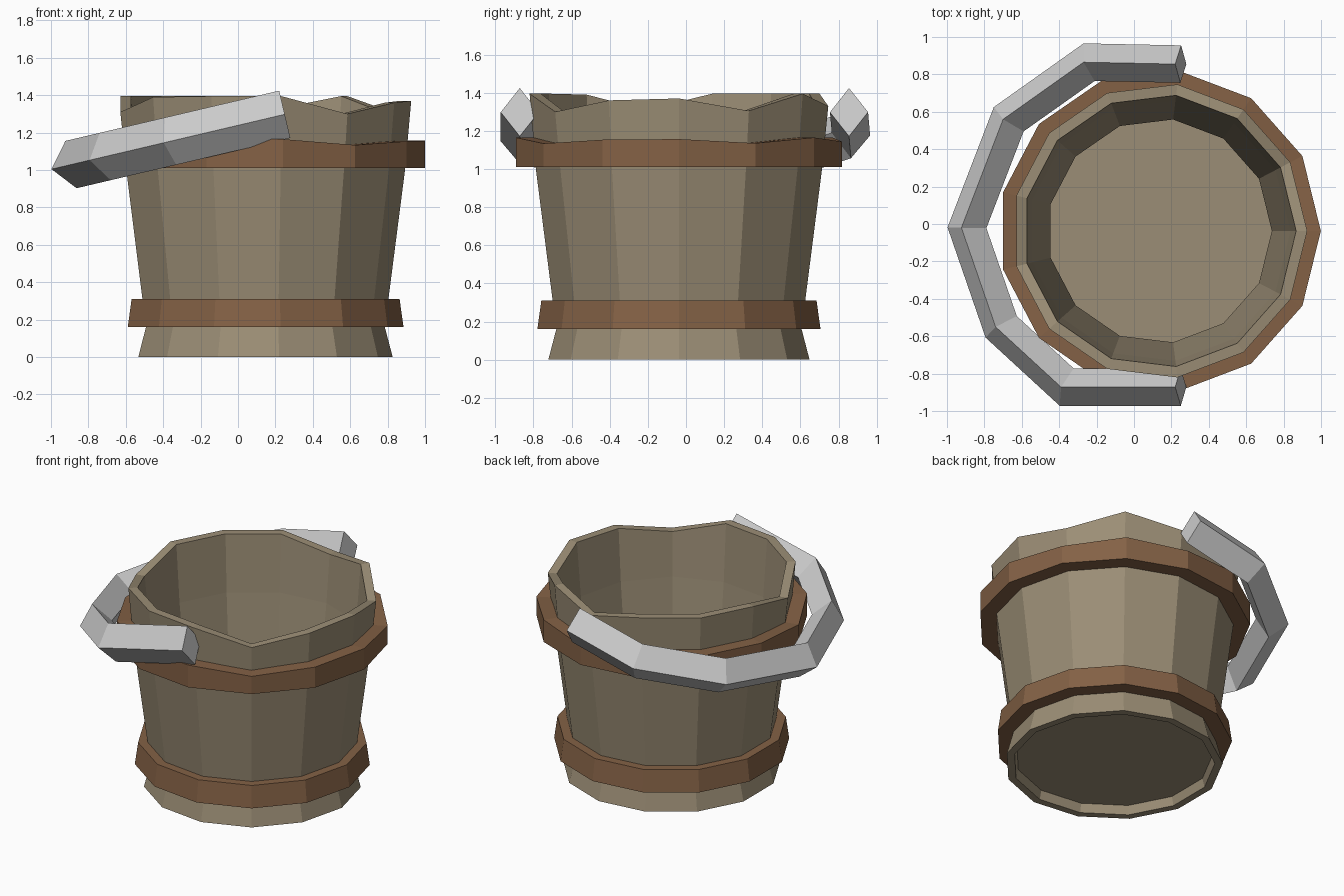
import bpy, bmesh
from math import sin, cos, tau
from mathutils import Vector

if "Cube" in bpy.data.objects:
    bpy.data.objects.remove(bpy.data.objects["Cube"])

SIDES = 13
CX, CY = 0.137, -0.037
# uneven heights of the stave tops, counter-clockwise from +x
RIM = [1.37, 1.305, 1.395, 1.33, 1.395, 1.395, 1.395,
       1.31, 1.39, 1.395, 1.395, 1.30, 1.36]
HOOP_TOP = [1.165 - (1.395 - z) * 0.33 for z in RIM]


def material(name, rgb):
    m = bpy.data.materials.new(name)
    m.diffuse_color = (*rgb, 1)
    m.use_nodes = True
    m.node_tree.nodes["Principled BSDF"].inputs["Base Color"].default_value = m.diffuse_color
    return m


def finish(name, bm, mat=None):
    bmesh.ops.recalc_face_normals(bm, faces=bm.faces)
    me = bpy.data.meshes.new(name)
    bm.to_mesh(me)
    bm.free()
    ob = bpy.data.objects.new(name, me)
    bpy.context.collection.objects.link(ob)
    if mat:
        me.materials.append(mat)
    return ob


def lathe(name, profile, mat):
    """Closed (radius, z) profile turned around the bucket axis; z may be a list per side."""
    bm = bmesh.new()
    rings = []
    for r, z in profile:
        ring = []
        for k in range(SIDES):
            a = tau * k / SIDES
            h = z[k] if isinstance(z, list) else z
            ring.append(bm.verts.new((CX + r * cos(a), CY + r * sin(a), h)))
        rings.append(ring)
    for i, ring in enumerate(rings):
        nxt = rings[(i + 1) % len(rings)]
        for k in range(SIDES):
            j = (k + 1) % SIDES
            bm.faces.new((ring[k], ring[j], nxt[j], nxt[k]))
    return finish(name, bm, mat)


wood = material("weathered_wood", (0.33, 0.27, 0.18))
brown = material("brown_hoop", (0.23, 0.12, 0.06))

# Bucket wall with flared foot
lathe("bucket_wall", [(0.69, 0), (0.648, 0.16), (0.756, 1.0), (0.789, RIM),
                      (0.73, RIM), (0.70, 1.0), (0.60, 0.16), (0.64, 0)], wood)

# Floor disc, recessed above the foot
bm = bmesh.new()
rings = [[bm.verts.new((CX + 0.632 * cos(tau * k / SIDES), CY + 0.632 * sin(tau * k / SIDES), z))
          for k in range(SIDES)] for z in (0.06, 0.09)]
bm.faces.new(rings[0])
bm.faces.new(rings[1])
for k in range(SIDES):
    j = (k + 1) % SIDES
    bm.faces.new((rings[0][k], rings[0][j], rings[1][j], rings[1][k]))
finish("bucket_floor", bm, wood)

# Hoops
lathe("lower_hoop", [(0.748, 0.16), (0.727, 0.31), (0.64, 0.31), (0.63, 0.16)], brown)
lathe("upper_hoop", [(0.862, 1.01), (0.862, HOOP_TOP), (0.745, HOOP_TOP), (0.735, 1.01)], brown)

# Handle: diamond section swept along a tilted half ring
path = [(0.25, 0.855), (-0.24, 0.865), (-0.67, 0.56), (-0.893, -0.02),
        (-0.71, -0.55), (-0.36, -0.872), (0.25, -0.872)]
pts = [Vector((x, y, 1.03 + (x + 0.89) * 0.235)) for x, y in path]
up = Vector((-0.229, 0, 0.973))
bm = bmesh.new()
loops = []
for i, p in enumerate(pts):
    before = (p - pts[max(i - 1, 0)]).normalized()
    after = (pts[min(i + 1, len(pts) - 1)] - p).normalized()
    t = (before + after).normalized()
    miter = t.dot(after if after.length else before)
    side = t.cross(up).normalized() * 0.1 / miter
    loops.append([bm.verts.new(p + o) for o in (up * 0.13, side, up * -0.13, -side)])
for a, b in zip(loops, loops[1:]):
    for k in range(4):
        j = (k + 1) % 4
        bm.faces.new((a[k], a[j], b[j], b[k]))
bm.faces.new(loops[0])
bm.faces.new(loops[-1])
finish("handle", bm)
